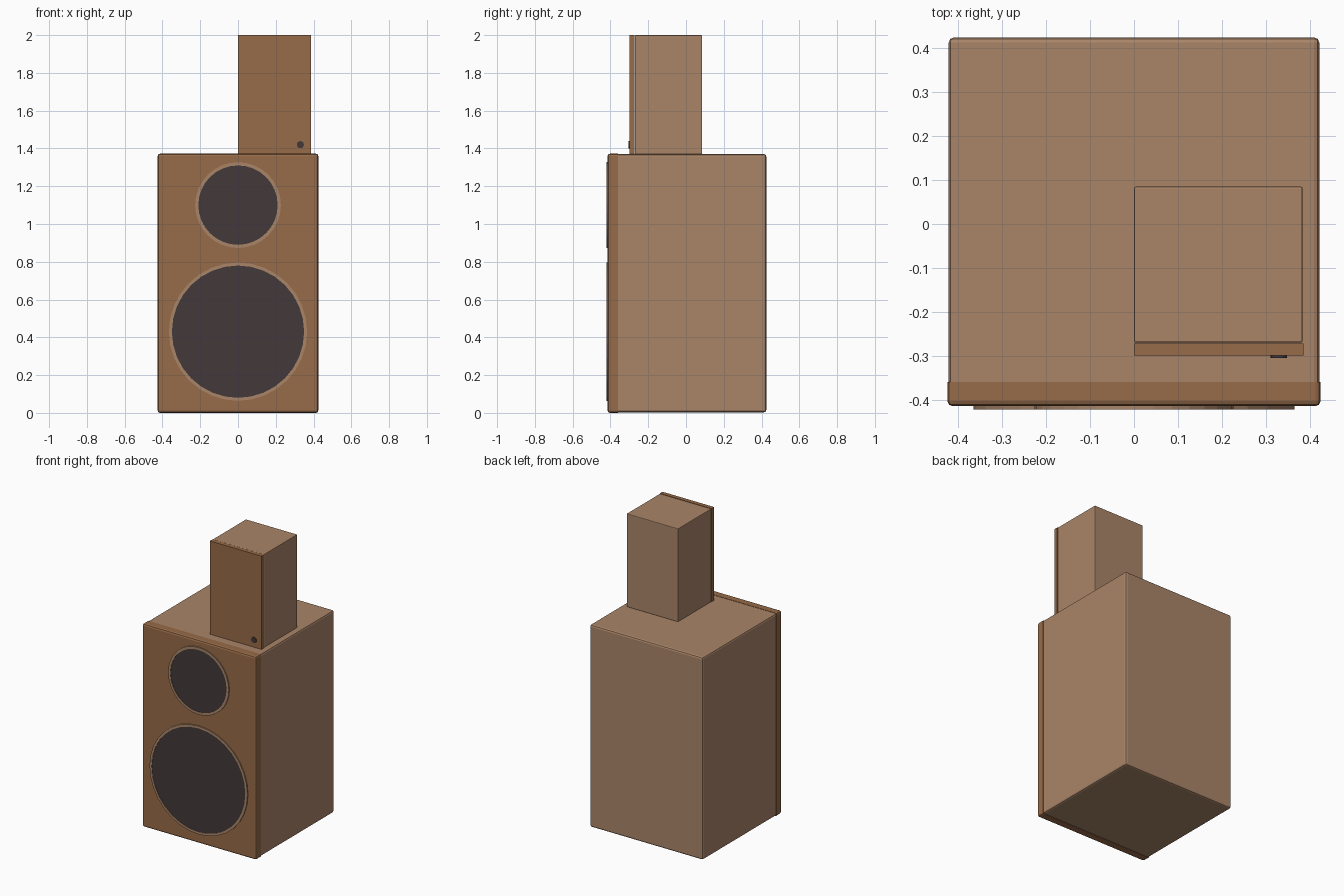
import bpy, bmesh, math
from mathutils import Matrix

if "Cube" in bpy.data.objects:
    bpy.data.objects.remove(bpy.data.objects["Cube"])


def material(name, rgb):
    m = bpy.data.materials.new(name)
    m.diffuse_color = (*rgb, 1)
    m.use_nodes = True
    m.node_tree.nodes["Principled BSDF"].inputs["Base Color"].default_value = m.diffuse_color
    return m


WOOD = material("light_wood", (0.40, 0.235, 0.14))
PANEL = material("panel_wood", (0.31, 0.147, 0.065))
DARK = material("dark_cloth", (0.056, 0.041, 0.042))


def finish(bm, name, mat):
    bmesh.ops.recalc_face_normals(bm, faces=bm.faces)
    mesh = bpy.data.meshes.new(name)
    bm.to_mesh(mesh)
    bm.free()
    mesh.materials.append(mat)
    ob = bpy.data.objects.new(name, mesh)
    bpy.context.collection.objects.link(ob)
    return ob


def box(name, lo, hi, bevel, mat, sharp_y=None):
    """Bevelled box; edges lying in the plane y = sharp_y stay sharp."""
    bm = bmesh.new()
    bmesh.ops.create_cube(bm, size=1)
    for v in bm.verts:
        v.co = [lo[i] + (v.co[i] + 0.5) * (hi[i] - lo[i]) for i in range(3)]
    edges = [e for e in bm.edges if sharp_y is None
             or any(abs(v.co.y - sharp_y) > 1e-4 for v in e.verts)]
    if bevel:
        bmesh.ops.bevel(bm, geom=edges, offset=bevel, segments=2,
                        profile=0.5, affect='EDGES')
    return finish(bm, name, mat)


def disc(name, x, z, r, y_front, y_back, mat, sides=32):
    bm = bmesh.new()
    place = (Matrix.Translation((x, (y_front + y_back) / 2, z))
             @ Matrix.Rotation(math.pi / 2, 4, 'X'))
    bmesh.ops.create_cone(bm, cap_ends=True, segments=sides, radius1=r,
                          radius2=r, depth=y_back - y_front, matrix=place)
    return finish(bm, name, mat)


def ring(name, z, r_out, r_in, y_front, y_back, mat, sides=32):
    bm = bmesh.new()
    profile = [(r_out, y_back), (r_out, y_front), (r_in, y_front), (r_in, y_back)]
    loops = []
    for i in range(sides):
        a = 2 * math.pi * i / sides
        loops.append([bm.verts.new((r * math.cos(a), y, z + r * math.sin(a)))
                      for r, y in profile])
    for i in range(sides):
        p, q = loops[i], loops[(i + 1) % sides]
        for k in range(4):
            n = (k + 1) % 4
            bm.faces.new((p[k], q[k], q[n], p[n]))
    return finish(bm, name, mat)


# Main cabinet and its front baffle
box("cabinet", (-0.422, -0.36, 0.003), (0.422, 0.425, 1.37), 0.012, WOOD, -0.36)
box("cabinet_baffle", (-0.425, -0.415, 0.0), (0.425, -0.36, 1.372), 0.012, PANEL, -0.36)

# Drivers: trim ring and cloth disc
for label, z, r_out, r_in in (("woofer", 0.43, 0.366, 0.35),
                              ("tweeter", 1.10, 0.227, 0.21)):
    ring(label + "_trim", z, r_out, r_in, -0.422, -0.408, WOOD)
    disc(label + "_cloth", 0, z, r_in + 0.001, -0.4195, -0.408, DARK)

# Small box standing on the cabinet, with front panel and knob
box("small_box", (0.0, -0.27, 1.37), (0.384, 0.085, 2.0), 0.004, WOOD)
box("small_box_panel", (0.0, -0.30, 1.37), (0.386, -0.272, 2.0), 0, PANEL)
disc("small_box_knob", 0.33, 1.42, 0.019, -0.305, -0.295, DARK, 16)
